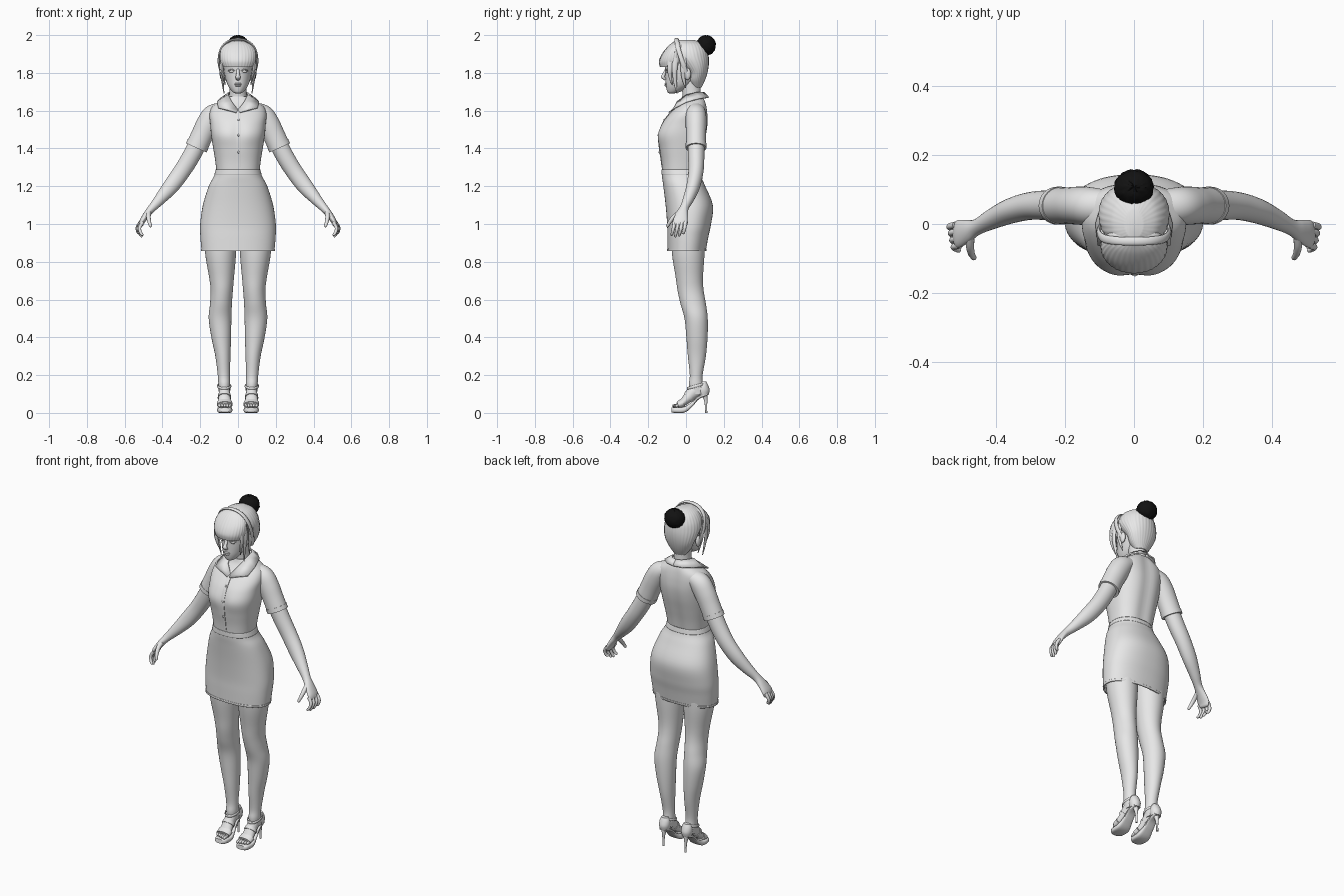
import bpy, bmesh, math, random
from mathutils import Vector

random.seed(3)

def material(name, c):
    m = bpy.data.materials.new(name)
    m.diffuse_color = (c, c, c, 1)
    return m

GREY, BLACK = material("light grey", 0.8), material("black", 0.006)

def smooth_path(pts, k=5):
    """Catmull-Rom interpolation of tuples."""
    out = []
    for i in range(len(pts) - 1):
        p0, p1, p2, p3 = pts[max(i - 1, 0)], pts[i], pts[i + 1], pts[min(i + 2, len(pts) - 1)]
        for j in range(k):
            t = j / k
            out.append(tuple(0.5 * (2 * b + (c - a) * t + (2 * a - 5 * b + 4 * c - d) * t * t
                                    + (3 * b - a - 3 * c + d) * t ** 3)
                             for a, b, c, d in zip(p0, p1, p2, p3)))
    return out + [tuple(pts[-1])]

def finish(name, bm, mat=GREY, mirror=False, thick=0):
    bmesh.ops.recalc_face_normals(bm, faces=bm.faces)
    me = bpy.data.meshes.new(name)
    bm.to_mesh(me)
    bm.free()
    ob = bpy.data.objects.new(name, me)
    bpy.context.collection.objects.link(ob)
    me.materials.append(mat)
    if mirror:
        ob.modifiers.new("mirror", 'MIRROR').use_mirror_merge = False
    if thick:
        s = ob.modifiers.new("thickness", 'SOLIDIFY')
        s.thickness, s.offset = thick, -1
    return ob

def skin(bm, loops, caps=True):
    rows = [[bm.verts.new(p) for p in loop] for loop in loops]
    for a, b in zip(rows, rows[1:]):
        for i in range(len(a)):
            j = (i + 1) % len(a)
            bm.faces.new((a[i], a[j], b[j], b[i]))
    if caps:
        bm.faces.new(rows[0])
        bm.faces.new(rows[-1])

def spow(v, e):
    return math.copysign(abs(v) ** e, v)

def loft(name, rings, n=40, power=2.0, ripple=0, dip=None, caps=True, **kw):
    """Horizontal rings (z, centre x, half width, front y, back y)."""
    loops = []
    for z, cx, rx, yf, yb in smooth_path(rings):
        loop = []
        for i in range(n):
            a = math.tau * i / n
            r = 1 + ripple * math.cos(a * n / 4)
            x = r * rx * spow(math.cos(a), 2 / power)
            y = (yf + yb) / 2 + r * (yb - yf) / 2 * spow(math.sin(a), 2 / power)
            if dip:
                y += dip(x, math.sin(a), z)
            loop.append((cx + x, y, z))
        loops.append(loop)
    bm = bmesh.new()
    skin(bm, loops, caps)
    return finish(name, bm, **kw)

def tube(name, pts, ref=(0, 1, 0), n=20, tip=False, power=2.0, k=5, **kw):
    """Sections (x, y, z, half width along ref, half depth) swept along a path."""
    s = smooth_path(pts, k)
    if tip:                                     # rounded end
        d = (Vector(s[-1][:3]) - Vector(s[-2][:3])).normalized()
        e, r = s[-1], s[-1][4]
        for f, g in ((0.5, 0.85), (0.85, 0.5), (1, 0.1)):
            s.append((*(Vector(e[:3]) + d * r * f), e[3] * g, e[4] * g))
    c = [Vector(p[:3]) for p in s]
    loops = []
    for i, p in enumerate(s):
        t = (c[min(i + 1, len(c) - 1)] - c[max(i - 1, 0)]).normalized()
        u = Vector(ref)
        u = (u - t * u.dot(t)).normalized()
        v = t.cross(u)
        loops.append([c[i] + u * p[3] * spow(math.cos(a), 2 / power) + v * p[4] * spow(math.sin(a), 2 / power)
                      for a in (math.tau * q / n for q in range(n))])
    bm = bmesh.new()
    skin(bm, loops)
    return finish(name, bm, **kw)

def ball(name, loc, size, jitter=0, seg=24, **kw):
    bm = bmesh.new()
    bmesh.ops.create_uvsphere(bm, u_segments=seg, v_segments=seg // 2, radius=1)
    for v in bm.verts:
        g = 1 + random.uniform(-jitter, jitter)
        v.co = [l + q * s * g for l, q, s in zip(loc, v.co, size)]
    return finish(name, bm, **kw)

# Shirt body with soft bust and spine hollows
SHIRT = [(1.26, 0, .112, -.124, .066), (1.33, 0, .120, -.130, .078), (1.40, 0, .131, -.142, .094),
         (1.47, 0, .142, -.154, .110), (1.53, 0, .147, -.130, .118), (1.58, 0, .151, -.092, .117),
         (1.62, 0, .138, -.055, .112), (1.65, 0, .098, -.030, .105), (1.675, 0, .06, -.020, .094)]

def shirt_dip(x, s, z):
    w = math.exp(-(x / .035) ** 2)
    return w * (.010 * math.exp(-((z - 1.48) / .06) ** 2) if s < 0 else -.008)

loft("shirt_body", SHIRT, n=64, power=2.4, dip=shirt_dip)

# Button placket and buttons, following the shirt front
front = [(z, yf + shirt_dip(0, -1, z)) for z, _, _, yf, _ in smooth_path(SHIRT) if 1.29 < z < 1.6]
tube("placket", [(0.002, y, z, .011, .003) for z, y in front], ref=(1, 0, 0), n=12, power=5, k=1)
for z in (1.38, 1.47, 1.55):
    y = min(front, key=lambda f: abs(f[0] - z))[1]
    ball("button", (.003, y - .003, z), (.006, .004, .006), seg=12)

# Collar leaf
inner = [(0, -.072, 1.605), (.034, -.048, 1.65), (.052, 0, 1.685), (.05, .055, 1.698), (.03, .085, 1.70), (0, .095, 1.70)]
outer = [(.008, -.092, 1.592), (.105, -.062, 1.618), (.112, .0, 1.65), (.092, .07, 1.668), (.05, .11, 1.672), (0, .122, 1.672)]
bm = bmesh.new()
va, vb = [bm.verts.new(p) for p in inner], [bm.verts.new(p) for p in outer]
for i in range(5):
    bm.faces.new((va[i], va[i + 1], vb[i + 1], vb[i]))
finish("collar", bm, mirror=True, thick=.008)

# Sleeves and cuffs
tube("sleeve", [(.09, .05, 1.60, .05, .045), (.13, .052, 1.575, .055, .058), (.160, .053, 1.53, .055, .060),
                (.19, .053, 1.47, .053, .058), (.22, .053, 1.405, .053, .058)], n=32, mirror=True)
tube("sleeve_cuff", [(.211, .053, 1.425, .055, .060), (.221, .053, 1.403, .055, .060)], n=32, mirror=True)

# Arm and palm
tube("arm", [(.19, .052, 1.47, .045, .048), (.25, .054, 1.355, .043, .047), (.30, .052, 1.275, .040, .045),
             (.355, .038, 1.20, .036, .042), (.41, .014, 1.135, .029, .031), (.452, -.008, 1.088, .023, .022),
             (.48, -.02, 1.055, .032, .018), (.505, -.028, 1.018, .040, .015), (.513, -.032, .997, .037, .012)],
     n=28, tip=True, mirror=True)
# Fingers and thumb
for i, (y, z) in enumerate(((-.062, .938), (-.042, .93), (-.022, .934), (-.003, .948))):
    x = .512 + .004 * i
    tube("finger", [(x - .008, y, 1.01, .010, .010), (x + .009, y - .004, .98, .009, .009),
                    (x + .004, y - .010, .955, .008, .008), (x - .005, y - .014, z + .006, .007, .007)],
         n=12, tip=True, mirror=True)
tube("thumb", [(.472, -.028, 1.065, .014, .013), (.474, -.062, 1.04, .012, .012),
               (.470, -.085, 1.012, .010, .010), (.463, -.097, .99, .008, .008)], n=12, tip=True, mirror=True)

# Skirt and waistband
loft("skirt", [(.858, 0, .193, -.098, .105), (.93, 0, .199, -.099, .118), (1.0, 0, .2, -.1, .133),
               (1.1, 0, .186, -.108, .142), (1.2, 0, .155, -.120, .102), (1.25, 0, .129, -.127, .08),
               (1.285, 0, .117, -.129, .071)], n=64, power=2.3, caps=False, thick=.006)
loft("skirt_hem", [(.856, 0, .195, -.1, .107), (.868, 0, .196, -.1, .109)], n=64, power=2.3, caps=False, thick=.006)
loft("waistband", [(1.262, 0, .125, -.130, .077), (1.288, 0, .118, -.130, .072)], n=64, power=2.3, caps=False, thick=.006)

# Legs
loft("leg", [(.10, .072, .028, .02, .1), (.15, .073, .031, .015, .09), (.2, .075, .032, .02, .088),
             (.3, .08, .040, .010, .105), (.4, .089, .052, .002, .114), (.5, .095, .060, -.008, .115),
             (.58, .09, .058, -.030, .105), (.65, .086, .059, -.045, .093), (.72, .087, .066, -.055, .09),
             (.85, .092, .082, -.075, .098), (1.0, .092, .084, -.08, .098)], mirror=True)

# Foot with toes
X = (1, 0, 0)
tube("foot", [(.072, .104, .125, .018, .018), (.072, .08, .126, .027, .032), (.072, .045, .115, .029, .036),
              (.072, .01, .08, .032, .027), (.071, -.02, .052, .036, .019), (.07, -.045, .042, .035, .013)],
     ref=X, mirror=True)
for i in range(5):
    tube("toe", [(.042 + .0145 * i, -.04, .042, .008, .010), (.043 + .0135 * i, -.066 + .004 * i, .037, .007, .008)],
         ref=X, n=10, tip=True, mirror=True)

# High-heeled sandal: sole, heel, counter and straps
tube("shoe_sole", [(.07, -.077, .016, .022, .012), (.07, -.06, .015, .037, .015), (.07, -.01, .017, .040, .015),
                   (.071, .03, .045, .031, .010), (.072, .065, .08, .027, .008), (.072, .112, .1, .022, .008)],
     ref=X, power=3.5, mirror=True)
tube("shoe_heel", [(.072, .098, .1, .019, .017), (.072, .104, .07, .010, .010), (.072, .106, .035, .006, .006),
                   (.072, .107, 0, .006, .006)], ref=X, n=14, mirror=True)
loft("heel_counter", [(.095, .072, .026, .066, .12), (.12, .072, .031, .062, .125), (.145, .072, .029, .068, .118),
                      (.165, .072, .02, .078, .108)], n=28, mirror=True)
tube("toe_strap", [(.071, -.012, .054, .041, .025), (.07, -.04, .042, .041, .020)], ref=X, n=24, mirror=True)
tube("instep_strap", [(.072, .022, .092, .034, .033), (.072, .010, .081, .036, .031)], ref=X, n=24, mirror=True)
ring = [(.073 + .035 * math.cos(a), .053 + .046 * math.sin(a), .142 + .012 * math.sin(a), .007, .003)
        for a in (math.tau * i / 20 for i in range(21))]
tube("ankle_strap", ring, ref=(0, 0, 1), n=8, k=2, mirror=True)

# Neck and head
loft("neck", [(1.60, 0, .058, -.03, .09), (1.66, 0, .05, -.018, .083), (1.70, 0, .045, -.02, .078),
              (1.76, 0, .046, -.03, .078)])
loft("head", [(1.692, 0, .014, -.09, -.06), (1.70, 0, .030, -.099, -.03), (1.73, 0, .052, -.106, .02),
              (1.77, 0, .066, -.108, .06), (1.81, 0, .074, -.109, .09), (1.86, 0, .078, -.112, .1),
              (1.92, 0, .072, -.09, .09), (1.95, 0, .04, -.05, .05)])
tube("nose", [(0, -.104, 1.82, .008, .006), (0, -.118, 1.79, .010, .009), (0, -.122, 1.778, .014, .010),
              (0, -.108, 1.765, .010, .006)], ref=X, n=14)
ball("upper_lip", (0, -.104, 1.742), (.020, .010, .005))
ball("lower_lip", (0, -.103, 1.733), (.017, .010, .006))
ball("eye", (.033, -.097, 1.808), (.015, .008, .007), mirror=True)
tube("eyelid", [(.016, -.105, 1.81, .003, .003), (.033, -.104, 1.818, .004, .003), (.052, -.088, 1.811, .003, .003)],
     n=8, mirror=True)
ball("ear", (.085, .008, 1.795), (.012, .018, .032), mirror=True)

# Hair: gathered back, fringe, band, loose locks and bun
loft("hair_back", [(1.722, 0, .036, .03, .082), (1.76, 0, .066, .01, .1), (1.80, 0, .085, .005, .113),
                   (1.84, 0, .098, -.03, .12), (1.88, 0, .102, -.07, .12), (1.92, 0, .092, -.08, .112),
                   (1.955, 0, .066, -.07, .09), (1.975, 0, .025, -.04, .04)], n=128, ripple=.008)
loft("fringe", [(1.832, 0, .080, -.138, -.02), (1.86, 0, .093, -.143, 0), (1.89, 0, .096, -.133, 0),
                (1.92, 0, .091, -.113, 0), (1.95, 0, .07, -.085, 0), (1.968, 0, .03, -.06, -.01)],
     n=128, ripple=.01)
half = [(.09, .0, 1.80), (.102, -.02, 1.86), (.091, -.04, 1.925), (.055, -.048, 1.965)]
band = half + [(0, -.05, 1.978)] + [(-x, y, z) for x, y, z in reversed(half)]
tube("hair_band", [(*p, .012, .006) for p in band], n=12)
for dx, dy, end in ((0, 0, 1.69), (-.006, -.025, 1.735), (.002, .045, 1.72)):
    tube("loose_lock", [(.088 + dx, -.055 + dy, 1.88, .018, .008), (.090 + dx, -.06 + dy, 1.82, .014, .008),
                        (.082 + dx, -.058 + dy, (1.82 + end) / 2, .009, .006), (.074 + dx, -.048 + dy, end, .002, .002)],
         n=12, mirror=True)
ball("hair_bun", (0, .106, 1.946), (.057, .052, .053), jitter=.04, seg=40, mat=BLACK)

# Smooth shading with crisp edges
bpy.ops.object.select_all(action='SELECT')
bpy.context.view_layer.objects.active = bpy.data.objects["shirt_body"]
bpy.ops.object.shade_smooth_by_angle(angle=math.radians(40))
